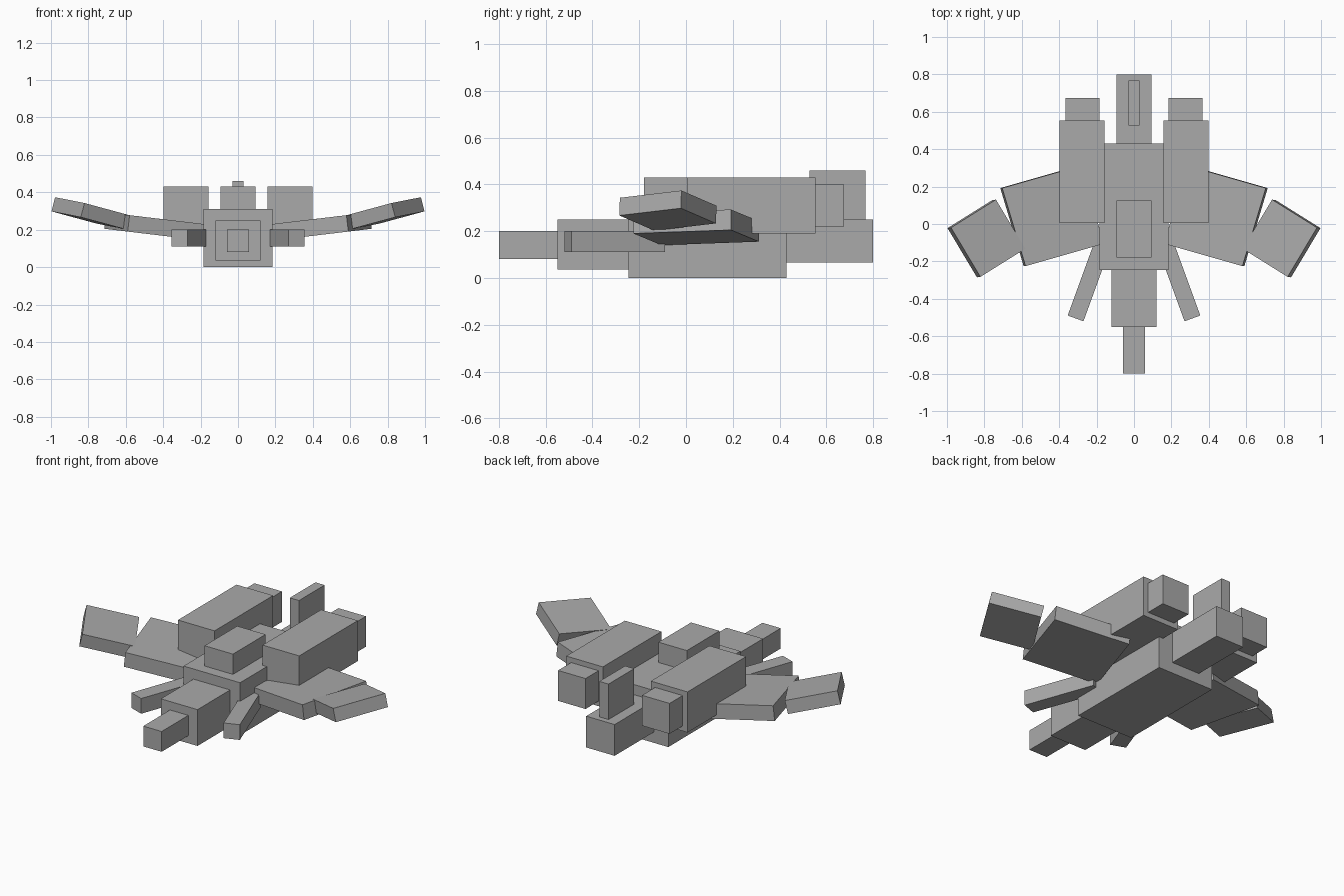
import bpy
import bmesh
from mathutils import Vector, Matrix

if "Cube" in bpy.data.objects:
    bpy.data.objects.remove(bpy.data.objects["Cube"])

grey = bpy.data.materials.new("hull grey")
grey.diffuse_color = (0.4, 0.4, 0.4, 1)
grey.use_nodes = True
grey.node_tree.nodes["Principled BSDF"].inputs["Base Color"].default_value = grey.diffuse_color


def slab(name, origin, a, b, c):
    """Box spanned by three edge vectors from one corner."""
    o, a, b, c = (Vector(v) for v in (origin, a, b, c))
    bm = bmesh.new()
    bmesh.ops.create_cube(bm, size=1)
    for v in bm.verts:
        p = v.co + Vector((0.5, 0.5, 0.5))
        v.co = o + a * p.x + b * p.y + c * p.z
    bmesh.ops.recalc_face_normals(bm, faces=bm.faces)
    mesh = bpy.data.meshes.new(name)
    bm.to_mesh(mesh)
    bm.free()
    mesh.materials.append(grey)
    ob = bpy.data.objects.new(name, mesh)
    bpy.context.collection.objects.link(ob)
    return ob


def box(name, x, y, z):
    return slab(name, (x[0], y[0], z[0]), (x[1] - x[0], 0, 0),
                (0, y[1] - y[0], 0), (0, 0, z[1] - z[0]))


def plank(name, corner, span, chord, thick):
    """Tilted panel: bottom corner, two edges, thickness along the normal."""
    n = Vector(span).cross(Vector(chord)).normalized() * thick
    return slab(name, corner, span, chord, n)


def mirror(ob):
    m = ob.modifiers.new("mirror", 'MIRROR')
    m.use_axis = (True, False, False)
    m.use_mirror_merge = False


# Centre line: hull, nose, canopy, tail and fin
box("hull", (-0.185, 0.185), (-0.245, 0.43), (0, 0.31))
box("nose", (-0.12, 0.12), (-0.55, -0.245), (0.035, 0.25))
box("nose_tip", (-0.06, 0.06), (-0.80, -0.55), (0.08, 0.20))
box("canopy", (-0.093, 0.093), (-0.18, 0.125), (0.31, 0.43))
box("tail", (-0.093, 0.093), (0.43, 0.80), (0.065, 0.25))
box("tail_fin", (-0.03, 0.03), (0.527, 0.767), (0.25, 0.46))

# Engines with exhaust blocks
mirror(box("engine", (0.157, 0.397), (0.005, 0.553), (0.19, 0.43)))
mirror(box("exhaust", (0.185, 0.365), (0.553, 0.675), (0.22, 0.40)))

# Splayed guns beside the nose
turn = Matrix.Rotation(0.349, 3, 'Z')
mirror(plank("gun", (0.27, -0.52, 0.11), turn @ Vector((0.09, 0, 0)),
             turn @ Vector((0, 0.426, 0)), 0.09))

# Swept wings with upturned outer panels
mirror(plank("inner_wing", (0.17, -0.105, 0.14), (0.42, -0.12, 0.05),
             (0.125, 0.417, 0.015), 0.088))
mirror(plank("outer_wing", (0.60, -0.135, 0.202), (0.24, -0.15, 0.065),
             (0.157, 0.263, 0.031), 0.078))
